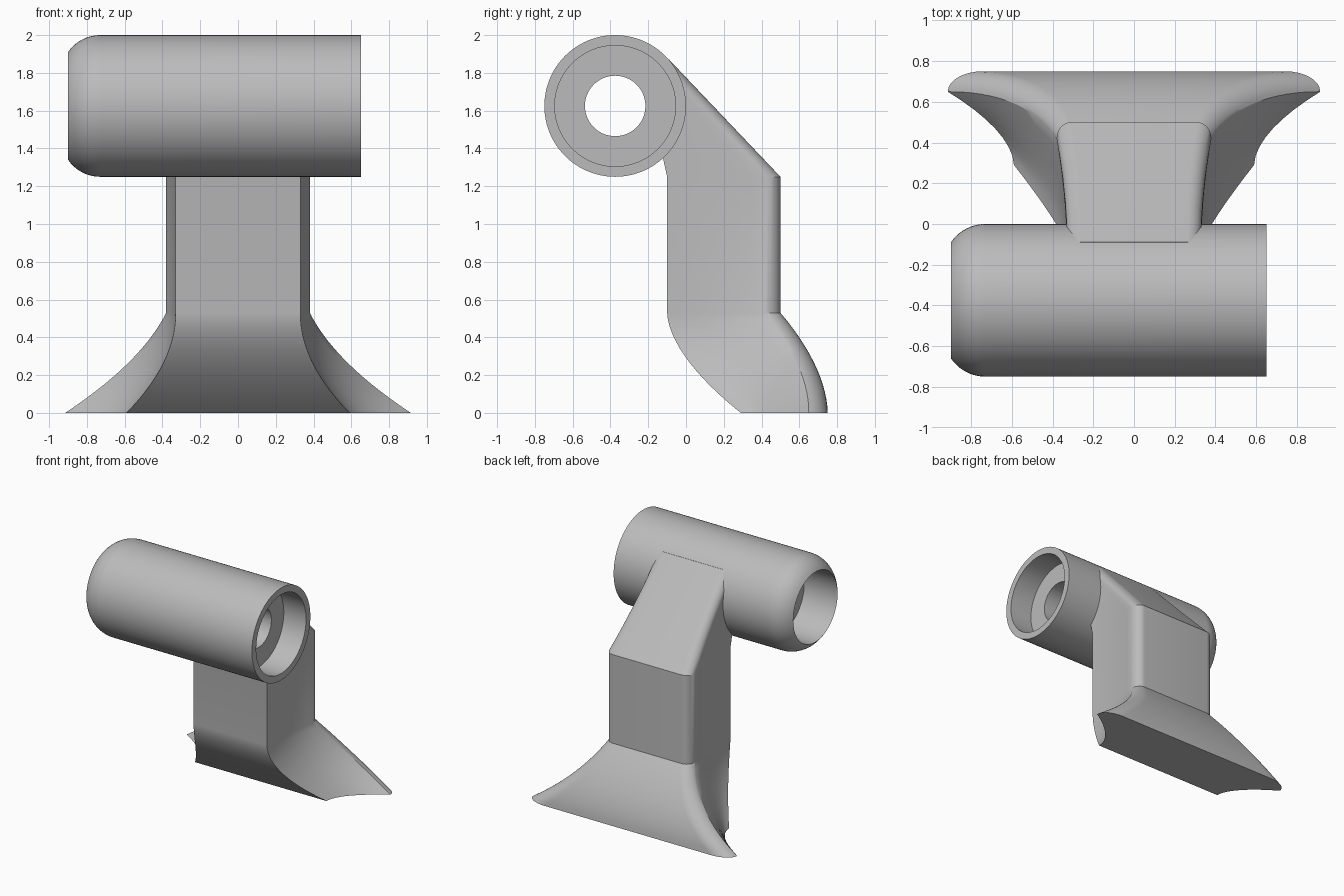
import bpy, bmesh, math

cube = bpy.data.objects.get("Cube")
if cube:
    bpy.data.objects.remove(cube, do_unlink=True)

grey = bpy.data.materials.new("plain grey")
grey.use_nodes = True
GREY = (0.5, 0.5, 0.5, 1)
grey.diffuse_color = GREY
grey.node_tree.nodes["Principled BSDF"].inputs["Base Color"].default_value = GREY


def loft(name, rings, closed):
    """Skin a list of equal rings; closed joins last to first, otherwise cap the ends."""
    bm = bmesh.new()
    rows = [[bm.verts.new(p) for p in ring] for ring in rings]
    pairs = list(zip(rows, rows[1:]))
    if closed:
        pairs.append((rows[-1], rows[0]))
    else:
        bm.faces.new(rows[0])
        bm.faces.new(rows[-1])
    for a, b in pairs:
        for i in range(len(a)):
            j = (i + 1) % len(a)
            bm.faces.new((a[i], a[j], b[j], b[i]))
    bmesh.ops.recalc_face_normals(bm, faces=bm.faces)
    mesh = bpy.data.meshes.new(name)
    bm.to_mesh(mesh)
    bm.free()
    mesh.materials.append(grey)
    obj = bpy.data.objects.new(name, mesh)
    bpy.context.collection.objects.link(obj)
    bpy.ops.object.select_all(action='DESELECT')
    obj.select_set(True)
    bpy.context.view_layer.objects.active = obj
    bpy.ops.object.shade_smooth_by_angle(angle=math.radians(28))
    return obj


# Barrel: hollow tube along x, rounded at one end, stepped bore
R, AXIS_Y, AXIS_Z, SEG = 0.375, -0.375, 1.625, 96
profile = [(0.65, 0.32), (0.65, R)]
for k in range(11):
    a = math.radians(56) * k / 10
    profile.append((-0.73 - 0.205 * math.sin(a), 0.17 + 0.205 * math.cos(a)))
profile += [(-0.6, 0.285), (-0.6, 0.16), (0.45, 0.16), (0.45, 0.32)]
angles = [2 * math.pi * k / SEG for k in range(SEG)]
loft("barrel", [[(x, AXIS_Y + r * math.cos(a), AXIS_Z + r * math.sin(a)) for a in angles]
                for x, r in profile], closed=True)


def section(z, front, back, w_front, w_back, rx, ry):
    """Horizontal slice: flat front, hollow flaring sides, rounded rear corners."""
    half = []
    for k in range(9):
        t = k / 8
        half.append((w_front + (w_back - w_front) * t ** 1.8, front + (back - ry - front) * t))
    for k in range(1, 9):
        a = math.pi / 2 * k / 8
        half.append((w_back - rx + rx * math.cos(a), back - ry + ry * math.sin(a)))
    outline = half + [(-x, y) for x, y in reversed(half)]
    return [(x, y, z) for x, y in outline]


def mix(a, b, t):
    return a + (b - a) * t


# Stem: curved foot flare, straight column, then a neck sloping into the barrel
FOOT, SHOULDER = 0.53, 1.25
rings = []
for k in range(14, -1, -1):
    t = k / 14
    rings.append(section(FOOT * (1 - t), mix(-0.1, 0.29, t ** 1.7),
                         mix(0.5, 0.75, 1 - (1 - t) ** 1.8), mix(0.33, 0.59, t ** 2),
                         mix(0.38, 0.915, (t + t * t) / 2), mix(0.07, 0.17, t), mix(0.08, 0.1, t)))
for z, front in ((SHOULDER, -0.1), (1.34, -0.12), (1.45, -0.14),
                 (1.56, -0.16), (1.67, -0.18), (1.78, -0.2), (1.87, -0.2)):
    back = 0.5 - (z - SHOULDER) * 0.95
    flare = max(0, (back + 0.02) / 0.52) ** 2
    rings.append(section(z, front, back, 0.33, 0.33 + 0.05 * flare, 0.07, 0.08))
loft("stem", rings, closed=False)
